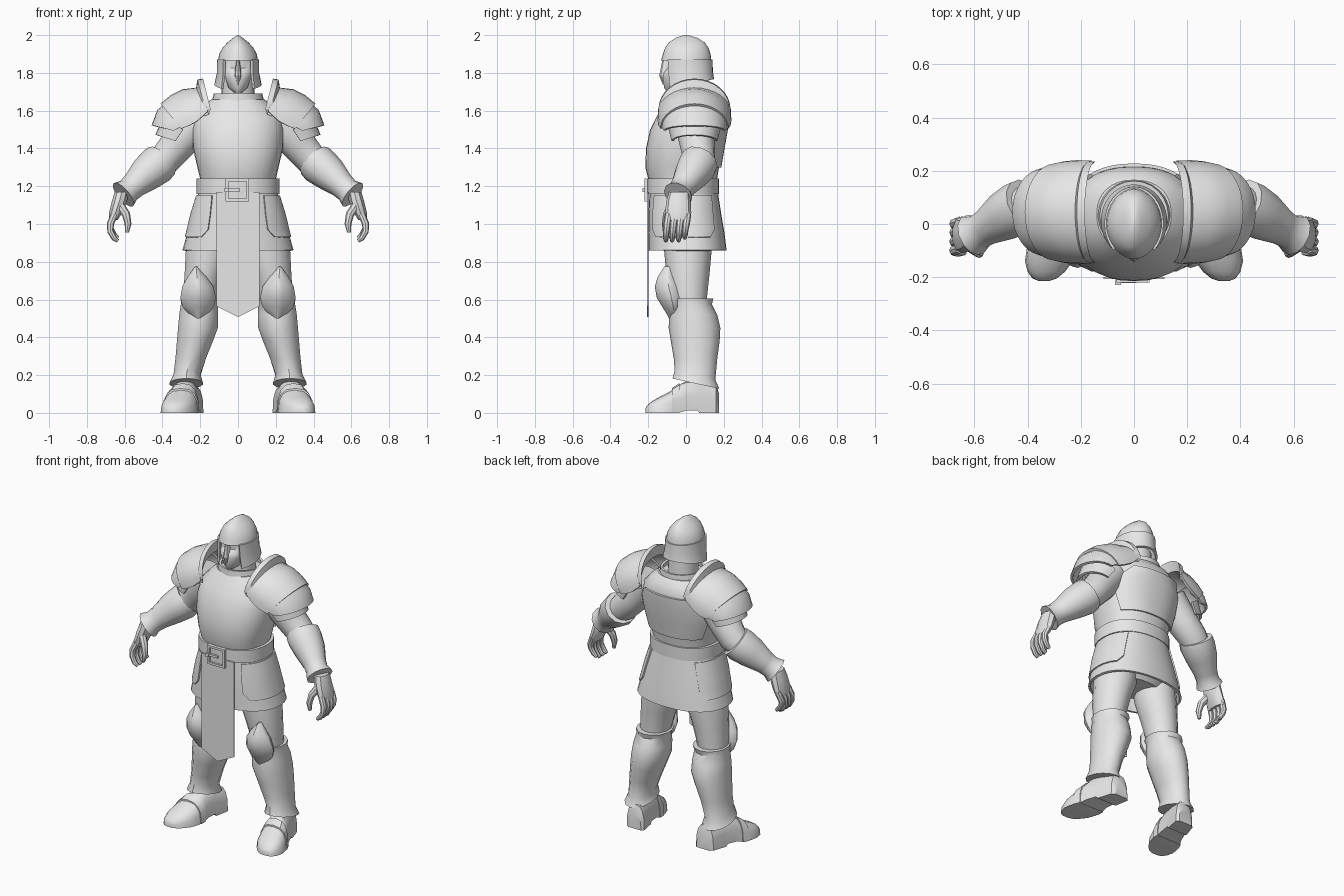
import bpy, bmesh
from math import sin, cos, pi, radians, copysign
from mathutils import Vector, Matrix

old = bpy.data.objects.get("Cube")
if old:
    bpy.data.objects.remove(old, do_unlink=True)

steel = bpy.data.materials.new("plain grey steel")
steel.use_nodes = True
steel.diffuse_color = (0.8, 0.8, 0.8, 1)
steel.node_tree.nodes["Principled BSDF"].inputs["Base Color"].default_value = steel.diffuse_color


def finish(name, bm, mirror=False, thick=0.0, angle=35):
    """Turn a bmesh into a shaded object, optionally thickened and mirrored."""
    bmesh.ops.recalc_face_normals(bm, faces=bm.faces)
    mesh = bpy.data.meshes.new(name)
    bm.to_mesh(mesh)
    bm.free()
    ob = bpy.data.objects.new(name, mesh)
    bpy.context.collection.objects.link(ob)
    mesh.materials.append(steel)
    for other in bpy.context.selected_objects:
        other.select_set(False)
    bpy.context.view_layer.objects.active = ob
    ob.select_set(True)
    if thick:
        shell = ob.modifiers.new("Thickness", "SOLIDIFY")
        shell.thickness, shell.offset = thick, 0
        bpy.ops.object.modifier_apply(modifier=shell.name)
    bpy.ops.object.shade_smooth_by_angle(angle=radians(angle))
    if mirror:
        ob.modifiers.new("Mirror", "MIRROR")
    return ob


def loft(name, rings, closed=True, caps=True, **options):
    """Skin a list of point rings."""
    bm = bmesh.new()
    rows = [[bm.verts.new(p) for p in ring] for ring in rings]
    n = len(rows[0])
    for low, high in zip(rows, rows[1:]):
        for i in range(n if closed else n - 1):
            j = (i + 1) % n
            bm.faces.new((low[i], low[j], high[j], high[i]))
    if closed and caps:
        bm.faces.new(rows[0])
        bm.faces.new(rows[-1])
    return finish(name, bm, **options)


def power(value, p):
    return copysign(abs(value) ** (2 / p), value)


def level(z, rx, front, back, cx=0, p=2.0, n=24, tilt=0, grow=0, span=None):
    """Horizontal ring; angle 0 faces the front and 90 faces the left side."""
    cy, ry = (front + back) / 2, (back - front) / 2 + grow
    start, end = span or (0, 360)
    steps = n if span else n - 1
    ring = []
    for i in range(steps + 1):
        a = radians(start + (end - start) * i / n)
        y = -ry * power(cos(a), p)
        ring.append((cx + (rx + grow) * power(sin(a), p), cy + y, z + tilt * y))
    return ring


def tube(name, path, n=12, **options):
    """Limb along points (x, y, z, radius)."""
    pts = [Vector(p[:3]) for p in path]
    rings = []
    for i, (x, y, z, r) in enumerate(path):
        along = (pts[min(i + 1, len(pts) - 1)] - pts[max(i - 1, 0)]).normalized()
        u = along.cross(Vector((0, 1, 0))).normalized()
        v = along.cross(u)
        rings.append([pts[i] + r * (u * cos(2 * pi * k / n) + v * sin(2 * pi * k / n)) for k in range(n)])
    return loft(name, rings, mirror=True, **options)


def arch(top_x, top_z, base_x, base_z, ry, n=16):
    """Arch over the shoulder from front to back."""
    ring = []
    for i in range(n + 1):
        s, c = sin(pi * i / n), cos(pi * i / n)
        ring.append((base_x + (top_x - base_x) * s, 0.045 - ry * c, base_z + (top_z - base_z) * s))
    return ring


def boxes(name, parts):
    """One object made of several boxes given as centre and size."""
    bm = bmesh.new()
    for centre, size in parts:
        bmesh.ops.create_cube(bm, size=1, matrix=Matrix.Translation(centre) @ Matrix.Diagonal((*size, 1)))
    return finish(name, bm)


# Cuirass with collar and raised back plate
torso = [(1.2, .198, -.19, .16), (1.24, .2, -.2, .165), (1.3, .215, -.215, .175), (1.4, .238, -.212, .192),
         (1.5, .245, -.19, .21), (1.57, .235, -.155, .215), (1.63, .18, -.115, .195), (1.66, .14, -.095, .165)]
loft("cuirass", [level(*row, p=2.3, n=32) for row in torso])
spans = [(125, 235), (118, 242), (118, 242), (142, 218)]
loft("back_plate", [level(*row, p=2.3, grow=.006, span=s) for row, s in zip(torso[2:6], spans)],
     closed=False, thick=.012)
loft("collar", [level(1.63, .135, -.095, .16), level(1.69, .122, -.09, .155)], caps=False, thick=.014)
loft("neck", [level(1.6, .09, -.06, .12), level(1.78, .085, -.06, .11)])

# Helmet: dome, open-faced lower shell, face mask and nasal
dome = [(1.865, .105, -.132, .134), (1.9, .1, -.122, .13), (1.935, .08, -.11, .118), (1.96, .057, -.092, .1),
        (1.985, .026, -.055, .062), (2.0, .003, -.012, .012)]
loft("helmet_dome", [level(*row, p=1.9, n=32) for row in dome], angle=45)
loft("helmet_sides", [level(1.737, .118, -.12, .142, tilt=.22, span=(44, 316)),
                      level(1.8, .105, -.125, .136, span=(44, 316)),
                      level(1.87, .104, -.13, .133, span=(44, 316))], closed=False, thick=.014)
mask = [(1.695, .02, -.1, .0), (1.72, .05, -.115, .0), (1.78, .07, -.125, .0), (1.805, .074, -.118, .0),
        (1.825, .078, -.095, .0), (1.87, .08, -.098, .0)]
loft("face_mask", [level(*row, p=1.8) for row in mask])
loft("nasal", [level(1.735, .006, -.122, -.08, n=8), level(1.785, .02, -.142, -.08, n=8),
               level(1.87, .008, -.125, -.08, n=8)], angle=20)

# Pauldrons: rim and overlapping lames
loft("pauldron_rim", [arch(.185, 1.77, .145, 1.61, .19), arch(.215, 1.765, .17, 1.6, .19),
                      arch(.225, 1.70, .18, 1.57, .18), arch(.195, 1.70, .155, 1.58, .18),
                      arch(.185, 1.77, .145, 1.61, .19)], closed=False, mirror=True)
loft("pauldron_upper_lame", [arch(.2, 1.715, .16, 1.595, .185), arch(.29, 1.705, .215, 1.545, .186),
                             arch(.35, 1.675, .26, 1.52, .182), arch(.405, 1.63, .3, 1.505, .172)],
     closed=False, thick=.018, mirror=True)
loft("pauldron_middle_lame", [arch(.34, 1.665, .25, 1.53, .168), arch(.42, 1.6, .31, 1.51, .165),
                              arch(.45, 1.52, .34, 1.495, .155)], closed=False, thick=.016, mirror=True)
loft("pauldron_lower_lame", [arch(.39, 1.57, .29, 1.5, .13), arch(.43, 1.47, .33, 1.44, .115)],
     closed=False, thick=.014, mirror=True)

# Arms: sleeve, vambrace, cuff
tube("upper_arm", [(.22, .05, 1.55, .1), (.265, .05, 1.49, .1), (.32, .06, 1.42, .093),
                   (.385, .07, 1.345, .085), (.45, .05, 1.29, .075)], n=16)
tube("vambrace", [(.405, .075, 1.335, .1), (.43, .06, 1.31, .104), (.485, .03, 1.265, .094),
                  (.55, -.01, 1.205, .07), (.58, -.028, 1.178, .066), (.607, -.042, 1.155, .08)])

# Hands: palm, four fingers and thumb
loft("palm", [level(1.17, .04, -.09, .02, cx=.615, n=10), level(1.12, .042, -.105, .025, cx=.628, n=10),
              level(1.06, .036, -.11, .028, cx=.648, n=10), level(1.02, .024, -.108, .024, cx=.66, n=10)], mirror=True)
for finger, y in zip(("index", "middle", "ring", "little"), (-.092, -.058, -.024, .009)):
    drop = .015 if finger == "little" else 0
    tube(finger + "_finger", [(.655, y, 1.05, .019), (.676, y - .008, 1.0, .019), (.675, y - .012, .96 + drop, .017),
                              (.655, y - .015, .925 + drop, .015), (.635, y - .015, .91 + drop, .01)], n=8)
tube("thumb", [(.625, -.075, 1.1, .024), (.592, -.1, 1.05, .022), (.582, -.11, 1.0, .018),
               (.588, -.112, .955, .01)], n=8)

# Belt and buckle
loft("belt", [level(1.16, .21, -.2, .165, p=2.3, n=32), level(1.24, .21, -.2, .165, p=2.3, n=32)],
     caps=False, thick=.018)
bars = [((x, -.21, 1.18), (.014, .018, .12)) for x in (-.058, .052)]
bars += [((-.003, -.21, z), (.124, .018, .014)) for z in (1.127, 1.233)]
bars += [((-.03, -.215, 1.18), (.08, .012, .014)), ((-.06, -.222, 1.18), (.022, .016, .022))]
boxes("buckle", bars)

# Skirt, side tassets and hanging tabard
skirt = [(1.18, .198, -.185, .16), (1.05, .238, -.192, .18), (.95, .262, -.193, .197), (.86, .287, -.192, .208)]
loft("skirt", [level(*row, p=2.3, n=32) for row in skirt], caps=False, thick=.014)
tasset = [(1.15, .207, -.187, .165), (1.05, .238, -.192, .18), (.97, .257, -.193, .193), (.93, .267, -.193, .2)]
ranges = [(36, 138), (33, 136), (33, 134), (42, 124)]
loft("tasset", [level(*row, p=2.3, grow=.008, span=s) for row, s in zip(tasset, ranges)],
     closed=False, thick=.014, mirror=True)
bm = bmesh.new()
outline = [(-.115, 1.17), (.115, 1.17), (.115, .565), (0, .507), (-.115, .565)]
bm.faces.new([bm.verts.new((x, -.203, z)) for x, z in outline])
finish("tabard", bm, thick=.008)

# Legs: hips, thighs, knee guards, greaves
loft("hips", [level(1.1, .2, -.15, .15), level(.93, .24, -.14, .16), level(.88, .17, -.09, .12)])
thigh = [(.95, .12, -.12, .14, .145), (.85, .125, -.115, .135, .155), (.74, .105, -.105, .125, .18),
         (.62, .092, -.085, .112, .2), (.55, .085, -.07, .11, .205)]
loft("thigh", [level(*row, n=14) for row in thigh], mirror=True)
knee = [(.775, .006, -.115, -.07, .222), (.72, .05, -.15, -.05, .217), (.67, .082, -.165, -.02, .213),
        (.61, .094, -.155, .0, .211), (.56, .082, -.125, -.01, .211), (.52, .045, -.1, -.03, .21),
        (.49, .006, -.085, -.05, .21)]
loft("knee_guard", [level(*row, p=1.5, n=16) for row in knee], mirror=True)
greave = [(.605, .106, -.09, .145, .2), (.575, .1, -.08, .137, .205), (.52, .106, -.088, .165, .208),
          (.45, .108, -.092, .182, .212), (.38, .098, -.08, .178, .228), (.29, .083, -.065, .166, .25),
          (.2, .073, -.06, .155, .27), (.155, .09, -.072, .176, .274)]
loft("greave", [level(*row, n=14, tilt=-.22 if row[0] < .25 else 0) for row in greave], mirror=True)


# Boots with toe strap, turned slightly outward
def foot_ring(y, width, height, bottom=0, n=16):
    cx = .285 - .25 * y
    ring = []
    for i in range(n):
        s, c = sin(2 * pi * i / n), cos(2 * pi * i / n)
        ring.append((cx + width * power(c, 2.6), y, bottom + (height - bottom) * max(s, 0) ** .75))
    return ring


boot = [(.175, .045, .1), (.16, .062, .15), (.07, .068, .17), (.06, .068, .17, .014), (.0, .075, .17, .012),
        (-.04, .085, .145), (-.09, .095, .11), (-.14, .09, .085), (-.18, .07, .062), (-.205, .045, .04),
        (-.214, .02, .025)]
loft("boot", [foot_ring(*row) for row in boot], mirror=True)
loft("boot_strap", [foot_ring(-.035, .088, .157), foot_ring(-.075, .097, .13)], mirror=True)
